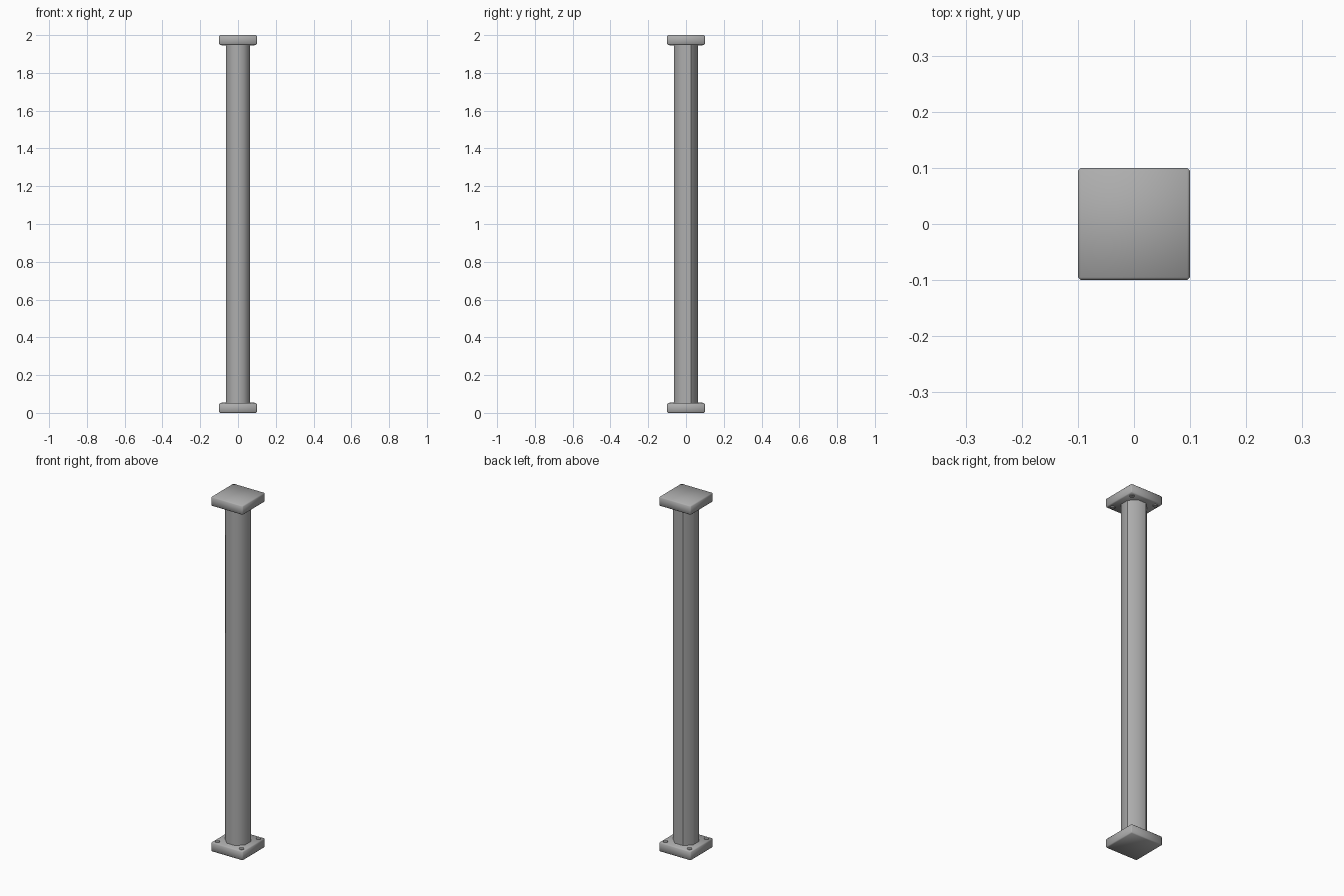
import bpy, bmesh, math
from mathutils import Matrix

if "Cube" in bpy.data.objects:
    bpy.data.objects.remove(bpy.data.objects["Cube"], do_unlink=True)

PLATE_H = 0.052
HALF = 0.0625          # column half width across flats

steel = bpy.data.materials.new("grey_steel")
steel.use_nodes = True
GREY = (0.42, 0.42, 0.42, 1)
steel.diffuse_color = GREY
steel.node_tree.nodes["Principled BSDF"].inputs["Base Color"].default_value = GREY


def finish(name, bm):
    for f in bm.faces:
        f.smooth = True
    mesh = bpy.data.meshes.new(name)
    bm.to_mesh(mesh)
    bm.free()
    mesh.materials.append(steel)
    obj = bpy.data.objects.new(name, mesh)
    bpy.context.collection.objects.link(obj)
    return obj


def cylinder(name, sides, radius, z0, z1, x=0, y=0, sharp_angles=()):
    bm = bmesh.new()
    turn = Matrix.Rotation(math.pi / sides, 4, "Z")
    place = Matrix.Translation((x, y, (z0 + z1) / 2)) @ turn
    bmesh.ops.create_cone(bm, cap_ends=True, segments=sides, radius1=radius,
                          radius2=radius, depth=z1 - z0, matrix=place)
    for e in bm.edges:
        a, b = (v.co for v in e.verts)
        if abs(a.z - b.z) < 1e-5:
            e.smooth = False          # rims stay crisp
        else:
            angle = math.degrees(math.atan2(a.y - y, a.x - x))
            e.smooth = not any(abs(angle - s) < 1 for s in sharp_angles)
    return finish(name, bm)


def plate(name, z0):
    bm = bmesh.new()
    size = Matrix.Diagonal((0.2, 0.2, PLATE_H, 1))
    bmesh.ops.create_cube(bm, size=1,
                          matrix=Matrix.Translation((0, 0, z0 + PLATE_H / 2)) @ size)
    bmesh.ops.bevel(bm, geom=bm.edges[:], offset=0.005, segments=1,
                    profile=0.5, affect="EDGES")
    return finish(name, bm)


# End plates
plate("base_plate", 0)
plate("top_plate", 2 - PLATE_H)

# Eight-sided column
cylinder("column", 8, HALF / math.cos(math.pi / 8), PLATE_H - 0.01,
         2 - PLATE_H + 0.01, sharp_angles=(22.5, 112.5))

# Bolt heads on the inner face of each plate
for level, z in (("base", PLATE_H), ("top", 2 - PLATE_H)):
    for sx, side in ((1, "left"), (-1, "right")):
        for sy, end in ((-1, "front"), (1, "back")):
            cylinder(f"{level}_bolt_{end}_{side}", 12, 0.013, z - 0.004, z + 0.004,
                     0.075 * sx, 0.075 * sy)
